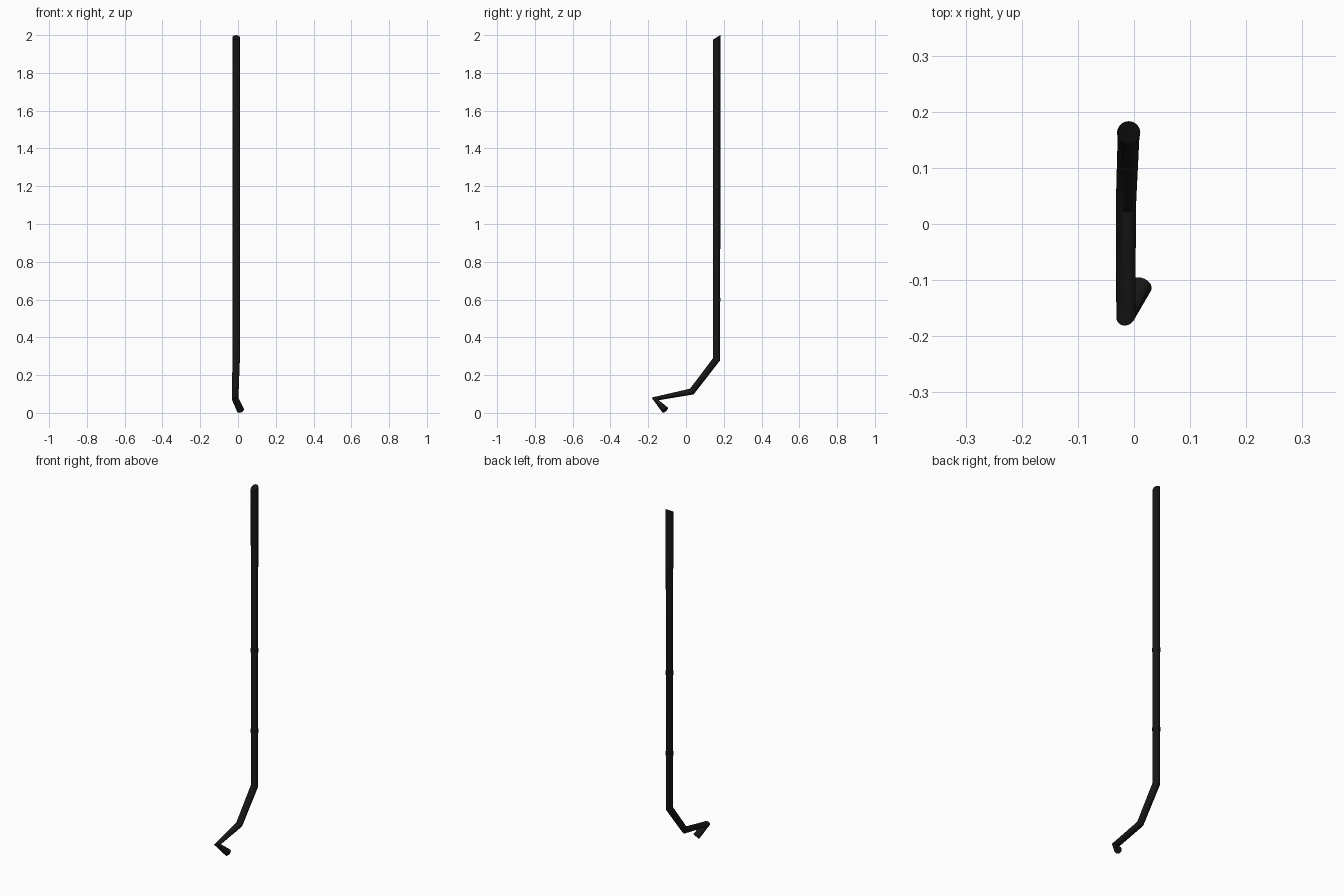
import bpy, bmesh, math
from mathutils import Vector

if "Cube" in bpy.data.objects:
    bpy.data.objects.remove(bpy.data.objects["Cube"])

mat = bpy.data.materials.new("black_paint")
mat.diffuse_color = (0.008, 0.008, 0.008, 1)
mat.use_nodes = True
mat.node_tree.nodes["Principled BSDF"].inputs["Base Color"].default_value = mat.diffuse_color
SIDES = 32


def finish(name, bm):
    bmesh.ops.recalc_face_normals(bm, faces=bm.faces[:])
    me = bpy.data.meshes.new(name)
    bm.to_mesh(me)
    bm.free()
    ob = bpy.data.objects.new(name, me)
    bpy.context.collection.objects.link(ob)
    me.materials.append(mat)
    bpy.ops.object.select_all(action='DESELECT')
    ob.select_set(True)
    bpy.context.view_layer.objects.active = ob
    bpy.ops.object.shade_smooth_by_angle(angle=math.radians(35))
    return ob


def sweep(name, pts, radii, slant=0.0):
    """Tube along points, each ring facing the average direction of its bend."""
    bm = bmesh.new()
    pts = [Vector(p) for p in pts]
    dirs = [(b - a).normalized() for a, b in zip(pts, pts[1:])]
    normals = [dirs[0]] + [(a + b).normalized() for a, b in zip(dirs, dirs[1:])] + [dirs[-1]]
    u = Vector((1, 0, 0))
    u = (u - normals[0] * u.dot(normals[0])).normalized()
    rings, prev = [], normals[0]
    for p, n, r in zip(pts, normals, radii):
        u = prev.rotation_difference(n) @ u
        v = n.cross(u)
        prev = n
        rings.append([bm.verts.new(p + r * (u * math.cos(t) + v * math.sin(t)))
                      for t in (2 * math.pi * i / SIDES for i in range(SIDES))])
    # slanted cut on the first ring
    for vert in rings[0]:
        vert.co.z = pts[0].z + (vert.co.y - pts[0].y) * slant
    for a, b in zip(rings, rings[1:]):
        for i in range(SIDES):
            j = (i + 1) % SIDES
            bm.faces.new((a[i], a[j], b[j], b[i]))
    bm.faces.new(rings[0])
    bm.faces.new(rings[-1])
    return finish(name, bm)


# long pipe with the bent foot
sweep("bent_pipe",
      [(-0.0095, 0.1625, 1.988), (-0.0095, 0.1625, 0.285), (-0.0145, 0.031, 0.113),
       (-0.0145, -0.164, 0.074), (0.013, -0.110, 0.0145)],
      [0.0195, 0.0195, 0.018, 0.018, 0.0195], slant=0.6)

# low collars on the upright
for i, z in enumerate((1.06, 0.60)):
    sweep(f"collar_{i + 1}",
          [(-0.0095, 0.1625, z + 0.009), (-0.0095, 0.1625, z - 0.009)], [0.0207] * 2)

# small pegs on the right side of the sloping part
for i, (x, y, z) in enumerate(((0.0165, 0.140, 0.252), (0.0145, 0.074, 0.167))):
    sweep(f"peg_{i + 1}", [(-0.002, y, z), (x, y, z)], [0.006] * 2)
